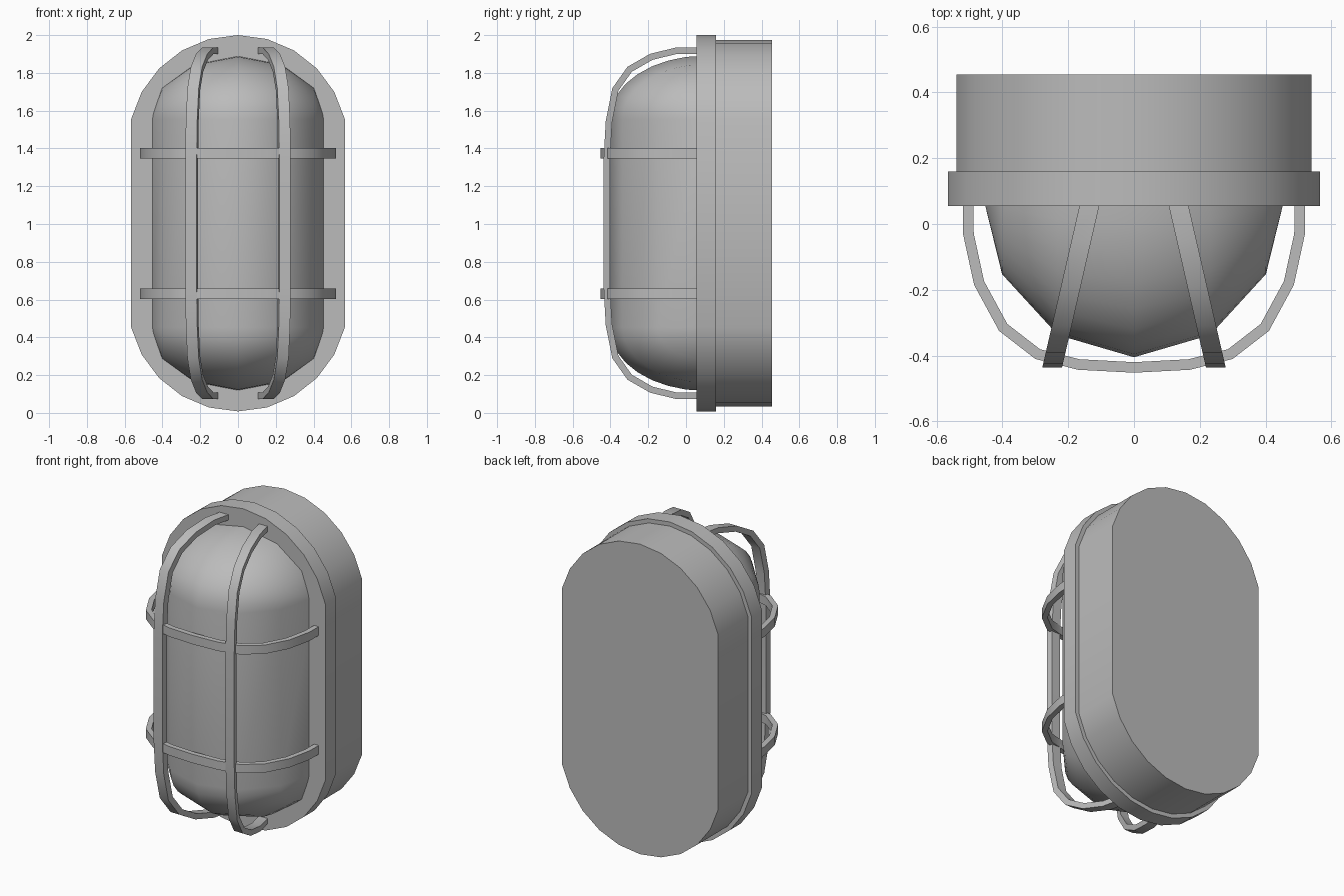
import bpy, bmesh, math
from mathutils import Vector

cube = bpy.data.objects.get("Cube")
if cube:
    bpy.data.objects.remove(cube, do_unlink=True)

grey = bpy.data.materials.new("light_grey")
grey.use_nodes = True
colour = (0.5, 0.5, 0.5, 1)
grey.diffuse_color = colour
grey.node_tree.nodes["Principled BSDF"].inputs["Base Color"].default_value = colour

MID = 1.004  # height of the lamp's centre


def finish(name, bm, smooth=35):
    bmesh.ops.remove_doubles(bm, verts=bm.verts, dist=0.0005)
    bmesh.ops.recalc_face_normals(bm, faces=bm.faces)
    mesh = bpy.data.meshes.new(name)
    bm.to_mesh(mesh)
    bm.free()
    mesh.materials.append(grey)
    obj = bpy.data.objects.new(name, mesh)
    bpy.context.collection.objects.link(obj)
    bpy.ops.object.select_all(action="DESELECT")
    obj.select_set(True)
    bpy.context.view_layer.objects.active = obj
    bpy.ops.object.shade_smooth_by_angle(angle=math.radians(smooth))
    return obj


def oval(half_width, half_height, straight, steps=10):
    """Straight sides closed by a circular arc at each end."""
    rise = half_height - straight
    radius = (half_width ** 2 + rise ** 2) / (2 * rise)
    centre = half_height - radius
    start = math.atan2(straight - centre, half_width)
    angles = [start + (math.pi - 2 * start) * i / steps for i in range(steps + 1)]
    top = [(radius * math.cos(a), centre + radius * math.sin(a)) for a in angles]
    return top + [(-x, -z) for x, z in top]


def oval_slab(name, half_width, half_height, straight, front, back):
    bm = bmesh.new()
    outline = oval(half_width, half_height, straight)
    face = bm.faces.new([bm.verts.new((x, front, MID + z)) for x, z in outline])
    result = bmesh.ops.extrude_face_region(bm, geom=[face], use_keep_orig=True)
    moved = [v for v in result["geom"] if isinstance(v, bmesh.types.BMVert)]
    bmesh.ops.translate(bm, verts=moved, vec=(0, back - front, 0))
    return finish(name, bm)


def strip(name, path, thickness, width, place):
    """Flat bar along a 2D path; place(u, v, side) maps it into space."""
    pts = [Vector(p) for p in path]
    inner = []
    for i, p in enumerate(pts):
        dirs = [(pts[j + 1] - pts[j]).normalized()
                for j in (i - 1, i) if 0 <= j < len(pts) - 1]
        normals = [Vector((-d.y, d.x)) for d in dirs]
        n = sum(normals, Vector((0, 0))).normalized()
        inner.append(p + n * thickness / n.dot(normals[0]))
    bm = bmesh.new()
    rows = []
    for a, b in zip(pts, inner):
        corners = [(a, -1), (a, 1), (b, 1), (b, -1)]
        rows.append([bm.verts.new(place(q.x, q.y, s * width / 2)) for q, s in corners])
    for r, s in zip(rows, rows[1:]):
        for k in range(4):
            bm.faces.new((r[k], r[k - 1], s[k - 1], s[k]))
    bm.faces.new(rows[0])
    bm.faces.new(rows[-1])
    return finish(name, bm, 25)


# Housing and its wider front rim
oval_slab("housing", 0.54, 0.97, 0.55, 0.15, 0.455)
oval_slab("rim", 0.566, 0.996, 0.551, 0.055, 0.16)

# Glass cover: faceted across, rounded at both ends
bm = bmesh.new()
rows = []
for end in (-1, 1):
    for i in range(9):
        phi = math.pi / 2 * (i if end > 0 else 8 - i) / 8
        row = []
        for k in range(-3, 4):
            theta = k * math.pi / 6
            depth = math.cos(theta)
            row.append(bm.verts.new((0.463 * math.sin(theta),
                                     0.1 - 0.505 * depth * math.cos(phi),
                                     MID + end * (0.551 + 0.336 * depth * math.sin(phi)))))
        rows.append(row)
for r, s in zip(rows, rows[1:]):
    for k in range(6):
        bm.faces.new((r[k], r[k + 1], s[k + 1], s[k]))
bmesh.ops.dissolve_degenerate(bm, edges=bm.edges, dist=0.0005)
finish("glass_cover", bm)

# Upright guard bars, leaning inward as they run back to the rim
half = [(0.07, 0.931), (-0.05, 0.931), (-0.19, 0.897), (-0.31, 0.828),
        (-0.39, 0.715), (-0.425, 0.54), (-0.436, 0.34)]
upright = half + [(y, -z) for y, z in reversed(half)]
for side, label in ((1, "left"), (-1, "right")):
    strip("upright_guard_" + label, upright, 0.034, 0.06,
          lambda y, z, s, side=side: (side * (0.245 - 0.23 * (y + 0.42)) + s, y, MID + z))

# Cross guard bars bowed around the cover
half = [(-0.52, 0.07), (-0.519, -0.033), (-0.486, -0.185), (-0.41, -0.325),
        (-0.3, -0.41), (-0.17, -0.443)]
bow = half + [(0, -0.452)] + [(-x, y) for x, y in reversed(half)]
for height, label in ((0.37, "upper"), (-0.373, "lower")):
    strip("cross_guard_" + label, bow, 0.032, 0.055,
          lambda x, y, s, h=height: (x, y, MID + h + s))
